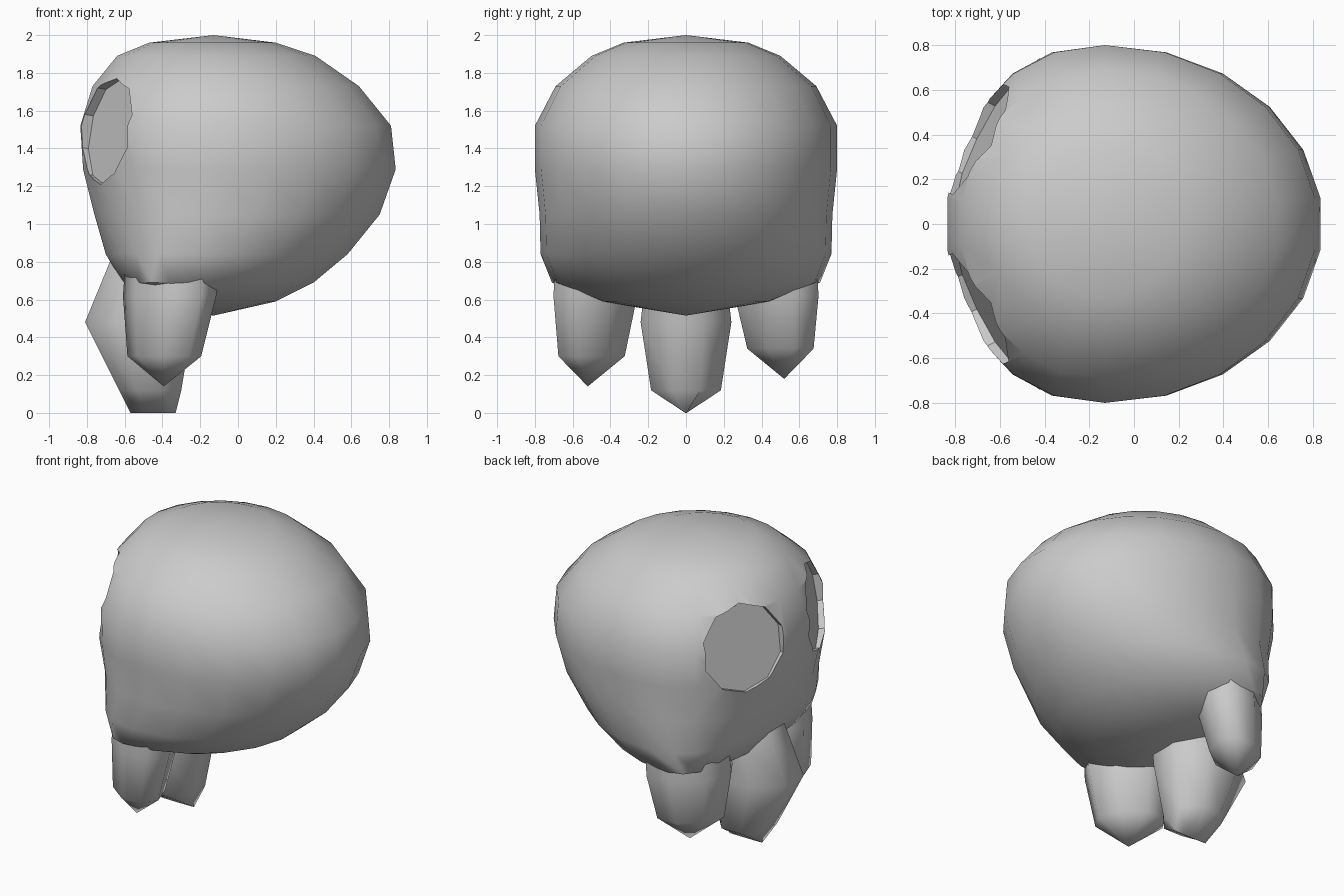
import bpy, bmesh, math
from mathutils import Vector

cube = bpy.data.objects.get("Cube")
if cube:
    bpy.data.objects.remove(cube, do_unlink=True)

grey = bpy.data.materials.new("light_grey")
grey.use_nodes = True
grey.diffuse_color = (0.6, 0.6, 0.6, 1)
grey.node_tree.nodes["Principled BSDF"].inputs["Base Color"].default_value = (0.6, 0.6, 0.6, 1)


def make_object(name, bm, smooth_angle):
    """Turn a bmesh into a smooth-shaded grey object."""
    bmesh.ops.recalc_face_normals(bm, faces=bm.faces)
    mesh = bpy.data.meshes.new(name)
    bm.to_mesh(mesh)
    bm.free()
    mesh.materials.append(grey)
    obj = bpy.data.objects.new(name, mesh)
    bpy.context.collection.objects.link(obj)
    shade(obj, smooth_angle)
    return obj


def shade(obj, angle):
    bpy.ops.object.select_all(action='DESELECT')
    obj.select_set(True)
    bpy.context.view_layer.objects.active = obj
    bpy.ops.object.shade_smooth_by_angle(angle=math.radians(angle))


def loft(rings, sides, top=None, bottom=None):
    """Skin rings of (z, x_min, x_mid, x_max, y_mid, y_half, roundness), listed top down."""
    bm = bmesh.new()
    loops = []
    step = 2 * math.pi / sides
    fit = 1 / math.cos(step / 2)
    for z, x0, xm, x1, ym, hy, power in rings:
        loop = []
        for i in range(sides):
            a = step * (i + 0.5)
            c = math.cos(a) * fit
            x = xm + c * (x1 - xm) if c > 0 else xm - abs(c) ** power * (xm - x0)
            loop.append(bm.verts.new((x, ym + hy * math.sin(a), z)))
        loops.append(loop)
    for upper, lower in zip(loops, loops[1:]):
        for i in range(sides):
            j = (i + 1) % sides
            bm.faces.new((upper[i], upper[j], lower[j], lower[i]))
    for loop, pole in ((loops[0], top), (loops[-1], bottom)):
        if pole:
            tip = bm.verts.new(pole)
            for i in range(sides):
                bm.faces.new((loop[i], loop[(i + 1) % sides], tip))
        else:
            bm.faces.new(loop)
    return bm


# Egg-shaped head, squarer on the face side, with a jaw that leans towards the teeth
profile = [(1.96, -.47, -.13, .2, .33, 1), (1.89, -.64, -.13, .41, .5, 1),
           (1.73, -.77, -.13, .64, .69, .95), (1.52, -.835, -.13, .81, .8, .9),
           (1.29, -.82, -.13, .835, .8, .85), (1.05, -.76, -.15, .75, .775, .8),
           (.84, -.7, -.25, .58, .77, .75), (.69, -.61, -.36, .4, .71, .75),
           (.59, -.42, -.25, .2, .45, .9)]
head = make_object("head", loft([(z, a, m, b, 0, h, p) for z, a, m, b, h, p in profile], 22,
                                (-.13, 0, 2), (-.13, 0, .515)), 180)

# Shallow flat-bottomed eye sockets
for side in (-1, 1):
    axis = Vector((-.9, .44 * side, .17)).normalized()
    floor = Vector((-.66, .36 * side, 1.485))
    bm = bmesh.new()
    bmesh.ops.create_cone(bm, cap_ends=True, segments=10, radius1=.285, radius2=.285, depth=.6)
    turn = axis.to_track_quat('Z', 'Y').to_matrix().to_4x4()
    turn.translation = floor + axis * .3
    bm.transform(turn)
    cutter = make_object("socket_cutter", bm, 30)
    cut = head.modifiers.new("eye_socket", 'BOOLEAN')
    cut.object = cutter
    cut.solver = 'EXACT'
    bpy.context.view_layer.objects.active = head
    bpy.ops.object.modifier_apply(modifier=cut.name)
    bpy.data.objects.remove(cutter, do_unlink=True)
shade(head, 50)

# Middle tooth, ending in a ridge
middle = [(.82, -.67, -.2, .22), (.48, -.81, -.24, .26),
          (.12, -.63, -.3, .2), (0, -.57, -.33, .004)]
make_object("middle_tooth", loft([(z, a, (a + b) / 2, b, 0, h, 1) for z, a, b, h in middle], 8), 60)

# Side teeth, each slanted in section and ending in a point
for name, side, lift in (("front_tooth", -1, 0), ("back_tooth", 1, .04)):
    rings = [(.78, -.56, -.12, .48, .23), (.62, -.57, -.14, .48, .24),
             (.3 + lift, -.56, -.22, .5, .19)]
    rings = [(z, a, (a + b) / 2, b, y * side, h, 1) for z, a, b, y, h in rings]
    bm = loft(rings, 8, None, (-.4, .52 * side, .14 + lift))
    for v in bm.verts:
        v.co.x += .35 * (v.co.y * side - .5)
    make_object(name, bm, 60)
